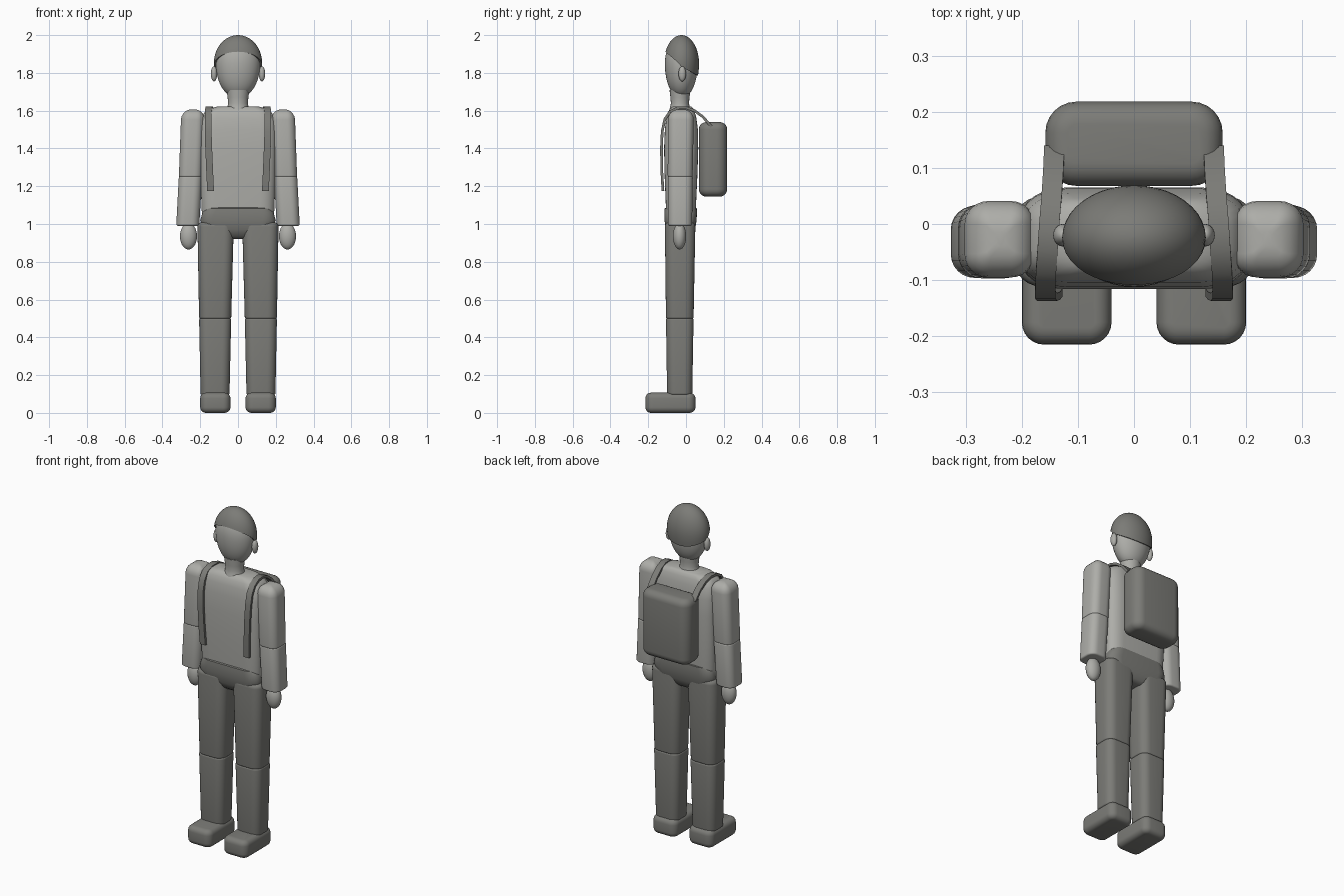
import bpy, bmesh, math
from mathutils import Vector

if "Cube" in bpy.data.objects:
    bpy.data.objects.remove(bpy.data.objects["Cube"])


def material(name, rgb):
    m = bpy.data.materials.new(name)
    m.diffuse_color = (*rgb, 1)
    m.use_nodes = True
    m.node_tree.nodes["Principled BSDF"].inputs["Base Color"].default_value = m.diffuse_color
    return m


LIGHT = material("light grey", (0.42, 0.42, 0.395))
DARK = material("dark grey", (0.2, 0.2, 0.185))


def skin(name, rings, mat, side=1, angle=40):
    """Join rings of equal point count into a closed, capped surface."""
    bm = bmesh.new()
    rows = [[bm.verts.new((x * side, y, z)) for x, y, z in r] for r in rings]
    n = len(rows[0])
    for a, b in zip(rows, rows[1:]):
        for i in range(n):
            j = (i + 1) % n
            bm.faces.new((a[i], a[j], b[j], b[i]))
    bm.faces.new(rows[0])
    bm.faces.new(rows[-1])
    bmesh.ops.recalc_face_normals(bm, faces=bm.faces)
    me = bpy.data.meshes.new(name)
    bm.to_mesh(me)
    bm.free()
    me.materials.append(mat)
    me.shade_smooth()
    me.set_sharp_from_angle(angle=math.radians(angle))
    ob = bpy.data.objects.new(name, me)
    bpy.context.collection.objects.link(ob)
    return ob


def rounded(z, x0, x1, y0, y1, rx, ry, steps=6):
    """Horizontal rectangle ring with elliptical corners."""
    rx, ry = min(rx, (x1 - x0) * 0.49), min(ry, (y1 - y0) * 0.49)
    corners = ((x1 - rx, y1 - ry), (x0 + rx, y1 - ry), (x0 + rx, y0 + ry), (x1 - rx, y0 + ry))
    pts = []
    for q, (cx, cy) in enumerate(corners):
        for k in range(steps + 1):
            a = math.pi / 2 * (q + k / steps)
            pts.append((cx + rx * math.cos(a), cy + ry * math.sin(a), z))
    return pts


def block(name, mat, z0, z1, low, high, corner, r0, r1, side=1):
    """Tapered upright block; low/high = x0, x1, y0, y1; r0/r1 round its ends."""
    levels = []
    for k in range(6):
        a = math.pi / 2 * k / 5
        levels.append((z0 + r0 * (1 - math.sin(a)), r0 * (1 - math.cos(a))))
    levels = [(z0 + r0 * (1 - math.cos(math.pi / 2 * k / 5)),
               r0 * (1 - math.sin(math.pi / 2 * k / 5))) for k in range(6)]
    levels += [(z1 - r1 * (1 - math.cos(math.pi / 2 * k / 5)),
                r1 * (1 - math.sin(math.pi / 2 * k / 5))) for k in range(5, -1, -1)]
    rings = []
    for z, inset in levels:
        t = (z - z0) / (z1 - z0)
        x0, x1, y0, y1 = (a + (b - a) * t for a, b in zip(low, high))
        c = max(corner - inset, 0.008)
        rings.append(rounded(z, x0 + inset, x1 - inset, y0 + inset, y1 - inset, c, c))
    return skin(name, rings, mat, side)


def ellipsoid(name, mat, centre, radii, side=1):
    rings = []
    for k in range(15):
        a = math.pi * (k + 0.15) / 14.3
        rings.append([(centre[0] + radii[0] * math.sin(a) * math.cos(b),
                       centre[1] + radii[1] * math.sin(a) * math.sin(b),
                       centre[2] - radii[2] * math.cos(a))
                      for b in (math.tau * i / 24 for i in range(24))])
    return skin(name, rings, mat, side)


# Torso and hips
torso = [(1.0, .185, -.1, .045), (1.08, .193, -.106, .052), (1.25, .198, -.113, .06),
         (1.4, .2, -.116, .065), (1.5, .2, -.112, .063), (1.56, .195, -.104, .055),
         (1.595, .175, -.094, .046), (1.613, .145, -.082, .038), (1.622, .11, -.07, .028)]
skin("torso", [rounded(z, -h, h, a, b, h * .4, .05) for z, h, a, b in torso], LIGHT)
hips = [(.92, .1, -.07, .02), (.935, .14, -.09, .035), (.97, .18, -.107, .048),
        (1.02, .2, -.114, .056), (1.06, .188, -.115, .058), (1.082, .172, -.113, .057),
        (1.09, .15, -.1, .045)]
skin("hips", [rounded(z, -h, h, a, b, h * .35, .045) for z, h, a, b in hips], DARK)

# Limbs
for label, s in (("left", 1), ("right", -1)):
    block(label + "_shoe", DARK, 0, .107, (.04, .2, -.215, .05), (.04, .2, -.215, .05),
          .04, .03, .03, s)
    block(label + "_lower_leg", DARK, .095, .502, (.045, .198, -.1, .033),
          (.036, .206, -.106, .04), .045, .01, .01, s)
    block(label + "_upper_leg", DARK, .498, 1.01, (.036, .206, -.106, .04),
          (.022, .215, -.112, .05), .05, .01, .025, s)
    block(label + "_upper_arm", LIGHT, 1.248, 1.607, (.19, .313, -.097, .035),
          (.175, .3, -.095, .042), .042, .01, .055, s)
    block(label + "_lower_arm", LIGHT, .99, 1.255, (.205, .327, -.096, .032),
          (.19, .313, -.096, .036), .042, .01, .01, s)
    ellipsoid(label + "_hand", LIGHT, (.262, -.034, .935), (.045, .035, .07), s)
    ellipsoid(label + "_ear", LIGHT, (.127, -.02, 1.795), (.017, .02, .04), s)

# Neck
neck = [(1.59, .065), (1.62, .056), (1.64, .052), (1.67, .055), (1.71, .06)]
skin("neck", [[(r * math.cos(math.tau * i / 24), -.032 + r * .92 * math.sin(math.tau * i / 24), z)
               for i in range(24)] for z, r in neck], LIGHT)


def skull(z, top):
    """Relative head width at height z."""
    if z > 1.85:
        return math.sqrt(max(0, 1 - ((z - 1.85) / (top - 1.85)) ** 2))
    return max(0, 1 - ((1.85 - z) / .18) ** 2) ** .45


# Head
N = 40
TURN = [math.tau * i / N for i in range(N)]
rings = []
for k in range(25):
    z = 1.83 - .16 * math.cos(math.pi * (k + .1) / 24.2)
    f = skull(z, 1.99)
    rings.append([(.117 * f * math.sin(a), -.025 - .087 * f * math.cos(a), z) for a in TURN])
skin("head", rings, LIGHT)


# Hair cap, its edge high over the brow and low at the nape
def hairline(a):
    c = math.cos(a)
    return 1.832 + (.08 * c ** .8 if c > 0 else .047 * c)


rings = []
for k in range(17):
    t = math.sin(math.pi / 2 * (k + .15) / 16.15)
    ring = []
    for a in TURN:
        z = 2.0 - (2.0 - hairline(a)) * (1 - math.sqrt(1 - t * t))
        f = skull(z, 2.0)
        ring.append((.128 * f * math.sin(a), -.024 - .093 * f * math.cos(a), z))
    rings.append(ring)
rings.append([(x * .86, -.024 + (y + .024) * .86, z + .003) for x, y, z in rings[-1]])
skin("hair", rings, DARK, angle=50)

# Backpack
block("backpack", DARK, 1.145, 1.54, (-.158, .158, .068, .218), (-.158, .158, .068, .218),
      .055, .04, .04)

# Shoulder straps, swept over each shoulder
PATH = [Vector(p) for p in ((.142, .135, 1.515), (.144, .09, 1.567), (.147, .045, 1.6),
                            (.151, 0, 1.616), (.154, -.045, 1.614), (.157, -.085, 1.595),
                            (.158, -.112, 1.555), (.158, -.126, 1.49), (.155, -.13, 1.4),
                            (.15, -.128, 1.28), (.145, -.122, 1.175))]
for label, s in (("left", 1), ("right", -1)):
    rings = []
    for i, p in enumerate(PATH):
        d = PATH[min(i + 1, len(PATH) - 1)] - PATH[max(i - 1, 0)]
        n = Vector((0, d.z, -d.y)).normalized() * .007
        w = Vector((.018, 0, 0))
        rings.append([tuple(v) for v in (p + w + n, p - w + n, p - w - n, p + w - n)])
    skin(label + "_strap", rings, DARK, s)
